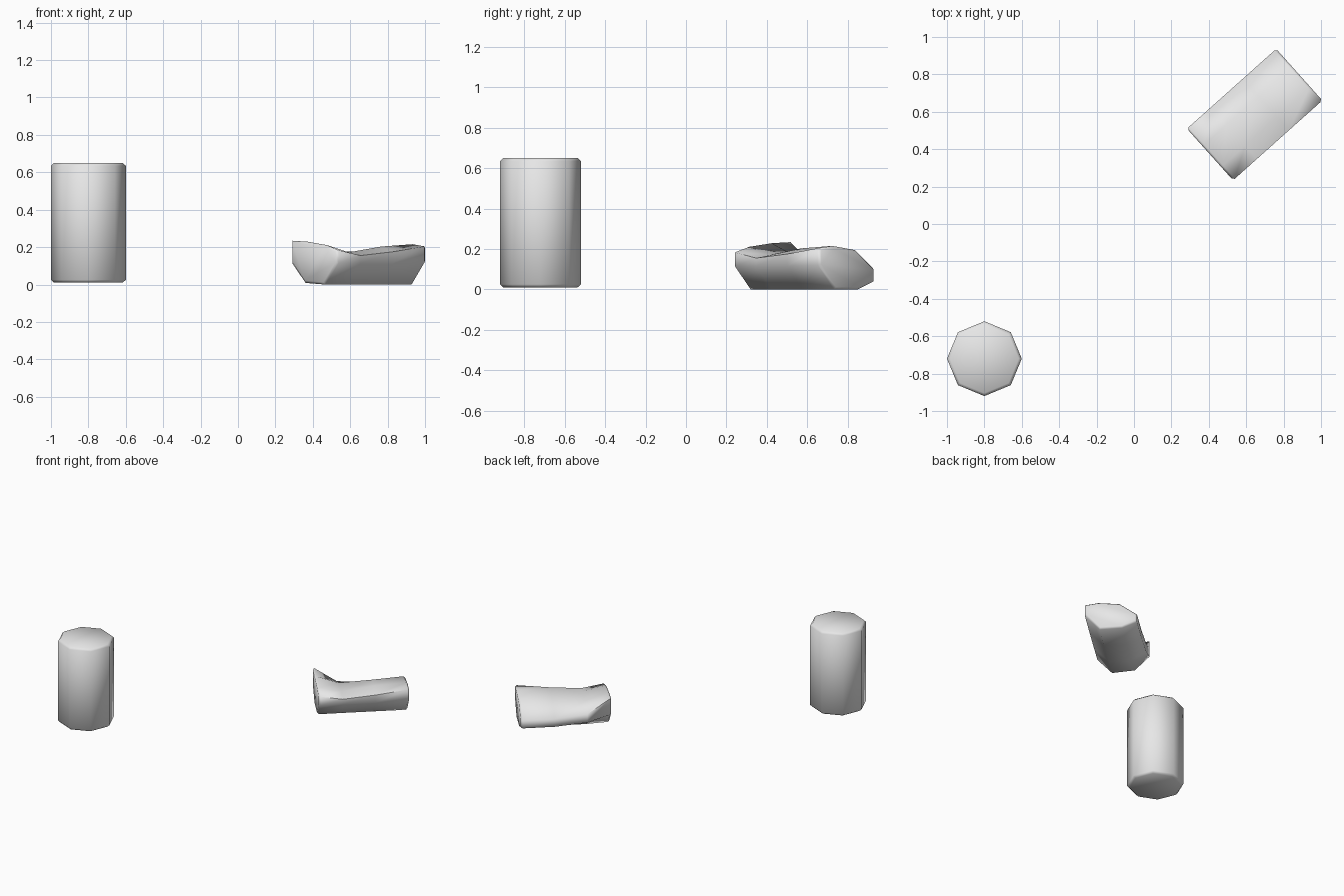
import bpy
import bmesh
from math import cos, sin, pi, radians
from mathutils import Matrix, Vector

if "Cube" in bpy.data.objects:
    bpy.data.objects.remove(bpy.data.objects["Cube"])

grey = bpy.data.materials.new("light_grey")
grey.use_nodes = True
grey.diffuse_color = (0.8, 0.8, 0.8, 1)
grey.node_tree.nodes["Principled BSDF"].inputs["Base Color"].default_value = (0.8, 0.8, 0.8, 1)


def loft(name, rings, place, rim):
    """Capped skin through rings of points, with a small chamfer on both rims."""
    bm = bmesh.new()
    loops = [[bm.verts.new(place @ Vector(p)) for p in ring] for ring in rings]
    n = len(loops[0])
    for a, b in zip(loops, loops[1:]):
        for i in range(n):
            j = (i + 1) % n
            bm.faces.new((a[i], a[j], b[j], b[i]))
    caps = [bm.faces.new(loops[0]), bm.faces.new(loops[-1])]
    bmesh.ops.recalc_face_normals(bm, faces=bm.faces)
    edges = [e for f in caps for e in f.edges]
    bmesh.ops.bevel(bm, geom=edges, offset=rim, segments=1, affect='EDGES', clamp_overlap=True)
    mesh = bpy.data.meshes.new(name)
    bm.to_mesh(mesh)
    bm.free()
    mesh.materials.append(grey)
    obj = bpy.data.objects.new(name, mesh)
    bpy.context.collection.objects.link(obj)
    bpy.ops.object.select_all(action='DESELECT')
    obj.select_set(True)
    bpy.context.view_layer.objects.active = obj
    bpy.ops.object.shade_smooth_by_angle(angle=radians(65))
    return obj


# Upright eight-sided can
circle = [(0.2 * cos(i * pi / 4), 0.2 * sin(i * pi / 4)) for i in range(8)]
loft("standing_can", [[(x, y, z) for x, y in circle] for z in (0.01, 0.65)],
     Matrix.Translation((-0.8, -0.72, 0)), 0.015)

# Dented can on its side: position along its axis, then the height of each point around it
across = (-0.08, -0.185, -0.185, -0.09, 0.06, 0.185, 0.185, 0.08)
sections = [
    (-0.32, (0, 0.115, 0.185, 0.213, 0.232, 0.24, 0.115, 0.01)),
    (-0.15, (0, 0.115, 0.155, 0.172, 0.17, 0.125, 0.06, 0.0)),
    (0.08, (0, 0.115, 0.175, 0.203, 0.18, 0.1, 0.04, 0)),
    (0.32, (0, 0.12, 0.205, 0.216, 0.195, 0.1, 0.04, 0)),
]
loft("crushed_can", [[(u, v, z) for v, z in zip(across, heights)] for u, heights in sections],
     Matrix.Translation((0.645, 0.585, 0)) @ Matrix.Rotation(radians(41.8), 4, 'Z'), 0.012)
